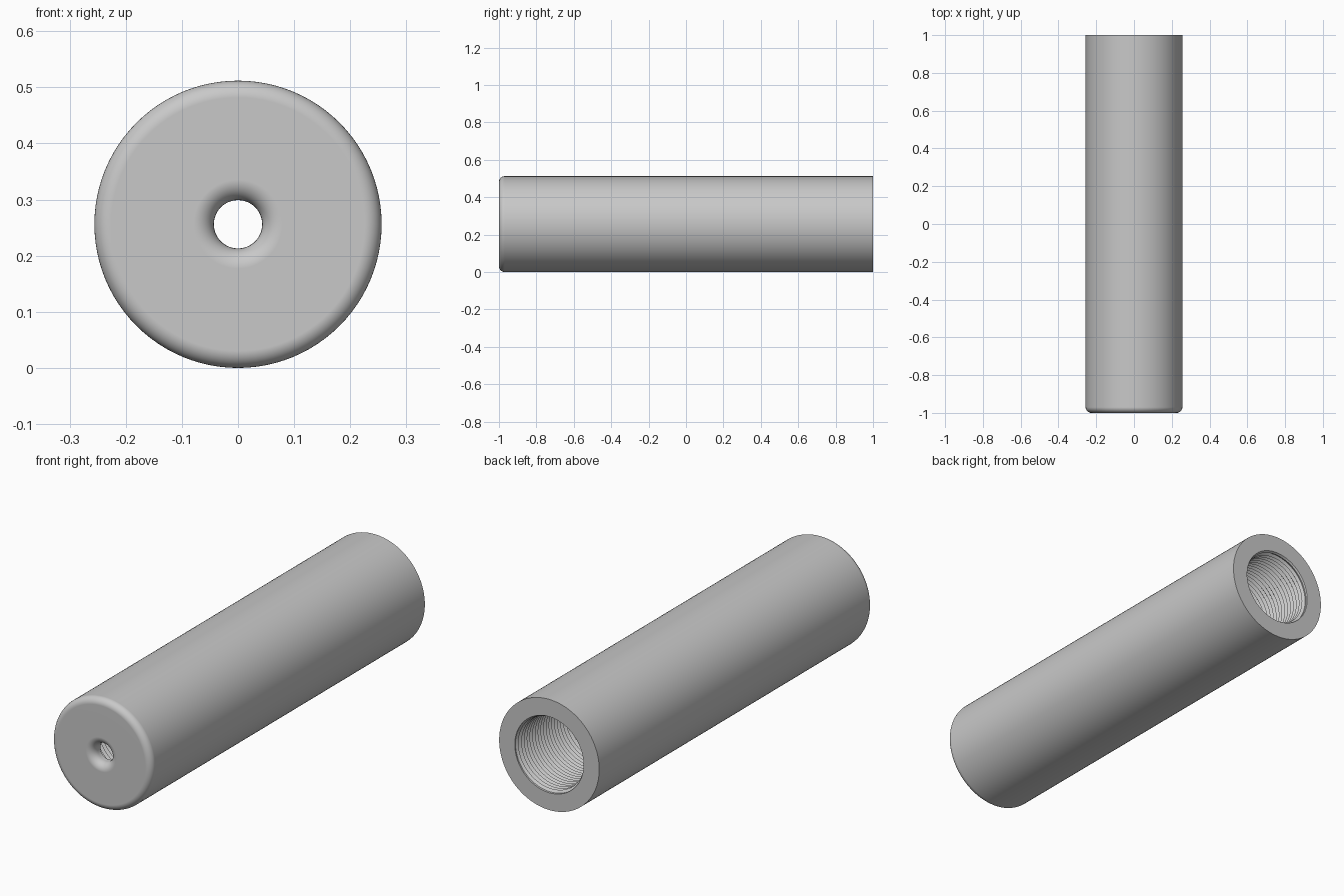
import bpy
import bmesh
from math import sin, cos, pi, radians

if "Cube" in bpy.data.objects:
    bpy.data.objects.remove(bpy.data.objects["Cube"], do_unlink=True)

SEGS = 96
RADIUS, FILLET = 0.256, 0.03
HOLE, HOLE_FILLET = 0.043, 0.036
BORE, THREAD_DEPTH, PITCH = 0.176, 0.011, 0.02
FRONT, FLOOR, BACK = -1.0, -0.945, 1.0

# Single metal colour
metal = bpy.data.materials.new("grey metal")
metal.use_nodes = True
grey = (0.58, 0.58, 0.58, 1)
metal.diffuse_color = grey
metal.node_tree.nodes["Principled BSDF"].inputs["Base Color"].default_value = grey


def arc(r, y, size, start, end, steps=8):
    """Quarter round in the radius / length plane."""
    angles = [radians(start + (end - start) * i / steps) for i in range(steps + 1)]
    return [(r + size * cos(a), y + size * sin(a)) for a in angles]


def add_grid(bm, rows):
    """Skin rows of (radius, y) points that run once around the axis."""
    verts = [[bm.verts.new((r * cos(2 * pi * j / SEGS), y, RADIUS + r * sin(2 * pi * j / SEGS)))
              for j, (r, y) in enumerate(row)] for row in rows]
    for a, b in zip(verts, verts[1:]):
        for j in range(SEGS):
            bm.faces.new((a[j], a[j + 1], b[j + 1], b[j]))


def thread_point(k, j):
    """Point on the helical thread, fading into the plain bore at both ends."""
    y = FLOOR + PITCH * (k / 2 - 1 + j / SEGS)
    y = min(max(y, FLOOR), BACK)
    fade = min(1, (y - FLOOR) / PITCH, (BACK - y) / PITCH)
    return BORE - THREAD_DEPTH * (k % 2) * fade, y


bm = bmesh.new()

# Bore floor, small hole, rounded front, outer wall and flat back rim
profile = [(BORE, FLOOR), (HOLE, FLOOR)]
profile += arc(HOLE + HOLE_FILLET, FRONT + HOLE_FILLET, HOLE_FILLET, 180, 270)
profile += arc(RADIUS - FILLET, FRONT + FILLET, FILLET, 270, 360)
profile += [(RADIUS, BACK), (BORE, BACK)]
add_grid(bm, [[p] * (SEGS + 1) for p in profile])

# Internal screw thread
rings = 2 * int((BACK - FLOOR) / PITCH + 3)
add_grid(bm, [[thread_point(k, j) for j in range(SEGS + 1)] for k in range(rings)])

bmesh.ops.remove_doubles(bm, verts=bm.verts[:], dist=0.00001)
bmesh.ops.recalc_face_normals(bm, faces=bm.faces[:])
mesh = bpy.data.meshes.new("threaded_tube")
bm.to_mesh(mesh)
bm.free()
mesh.materials.append(metal)
tube = bpy.data.objects.new("threaded_tube", mesh)
bpy.context.collection.objects.link(tube)

# Smooth walls, crisp rims and clean flat ends
bpy.ops.object.select_all(action="DESELECT")
tube.select_set(True)
bpy.context.view_layer.objects.active = tube
bpy.ops.object.shade_smooth_by_angle(angle=radians(30))
weighted = tube.modifiers.new("flat ends", "WEIGHTED_NORMAL")
weighted.keep_sharp = True
